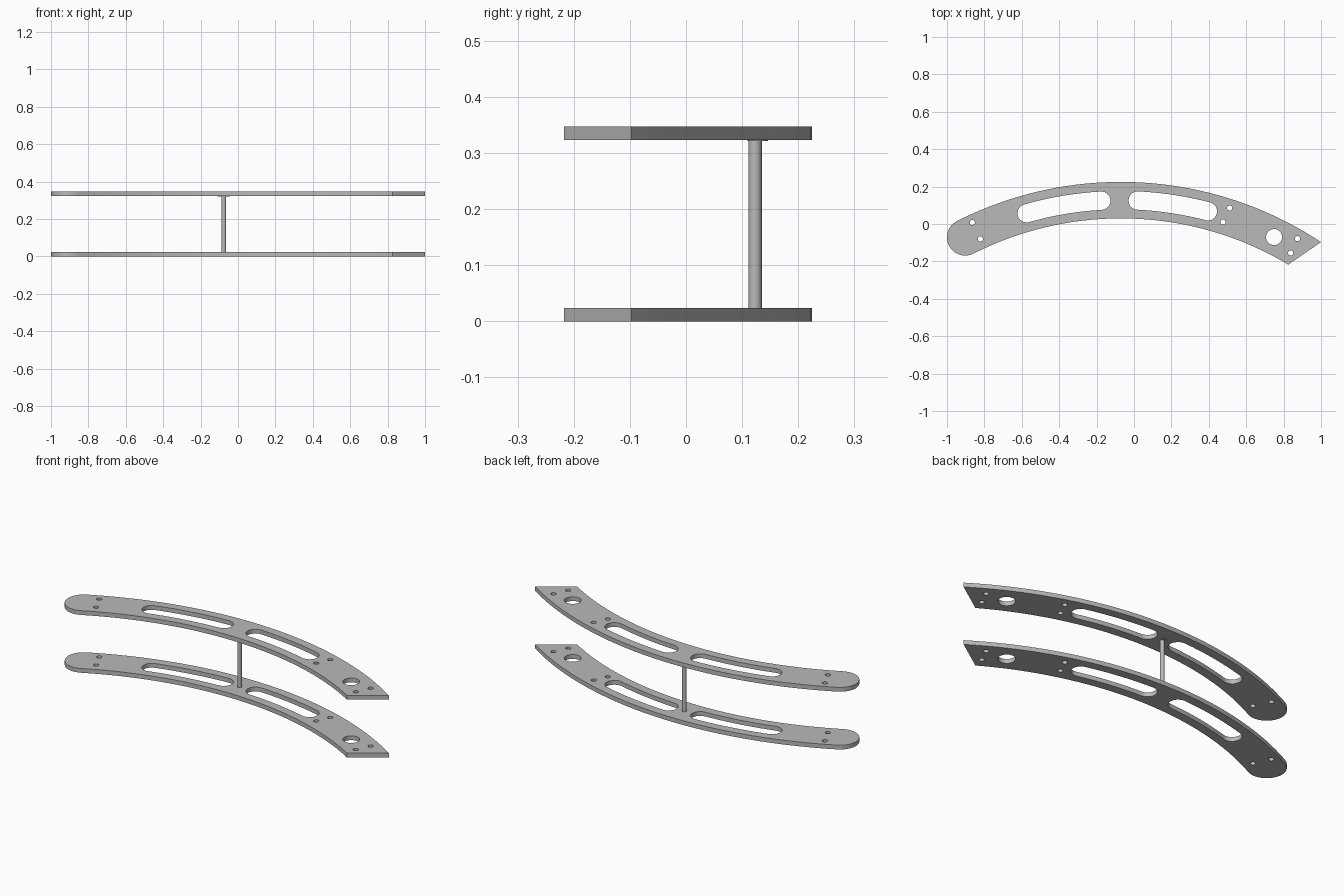
import bpy, bmesh
from math import acos, cos, sin, pi

cube = bpy.data.objects.get("Cube")
if cube:
    bpy.data.objects.remove(cube)

# Single satin grey for all parts
grey = bpy.data.materials.new("warm_grey")
grey.use_nodes = True
colour = (0.50, 0.48, 0.48, 1)
grey.diffuse_color = colour
grey.node_tree.nodes["Principled BSDF"].inputs["Base Color"].default_value = colour

THICK, HEIGHT = 0.024, 0.347
CENTRE = (-0.07, -1.715)     # common centre of every long arc
MID, HALF = 1.8425, 0.0975   # centreline radius and half width of the plate
SLOT = 0.049


def arc(c, r, start, end, n):
    return [(c[0] + r * cos(start + (end - start) * i / n),
             c[1] + r * sin(start + (end - start) * i / n)) for i in range(n + 1)]


def angle_at(x, r):
    return acos((x - CENTRE[0]) / r)


def on_mid(t):
    return arc(CENTRE, MID, t, t, 1)[0]


def plate_outline():
    left = angle_at(-0.9025, MID)
    outer, inner = MID + HALF, MID - HALF
    return (arc(CENTRE, outer, angle_at(1.0, outer), left, 40)
            + arc(on_mid(left), HALF, left, left + pi, 20)[1:-1]
            + arc(CENTRE, inner, left, angle_at(0.825, inner), 40))


def slot_outline(x_left, x_right):
    a, b = angle_at(x_left, MID), angle_at(x_right, MID)
    return (arc(CENTRE, MID + SLOT, b, a, 16)
            + arc(on_mid(a), SLOT, a, a + pi, 14)[1:-1]
            + arc(CENTRE, MID - SLOT, a, b, 16)
            + arc(on_mid(b), SLOT, b + pi, b + 2 * pi, 14)[1:-1])


def finish(name, bm):
    mesh = bpy.data.meshes.new(name)
    bm.to_mesh(mesh)
    bm.free()
    mesh.materials.clear()
    mesh.materials.append(grey)
    obj = bpy.data.objects.new(name, mesh)
    bpy.context.collection.objects.link(obj)
    bpy.ops.object.select_all(action='DESELECT')
    obj.select_set(True)
    bpy.context.view_layer.objects.active = obj
    bpy.ops.object.shade_smooth_by_angle(angle=pi / 6)
    return obj


# Curved plate with slots and bolt holes, extruded from a filled profile
def make_plate(name, z):
    loops = [plate_outline(), slot_outline(-0.574, -0.175), slot_outline(0.02, 0.395)]
    bolts = [(-0.864, 0.008), (-0.821, -0.08), (0.511, 0.085),
             (0.476, 0.01), (0.874, -0.078), (0.837, -0.155)]
    loops += [arc(p, 0.014, 0, 2 * pi, 16)[:-1] for p in bolts]
    loops.append(arc((0.749, -0.07), 0.043, 0, 2 * pi, 28)[:-1])
    curve = bpy.data.curves.new(name + "_profile", 'CURVE')
    curve.dimensions = '2D'
    curve.fill_mode = 'BOTH'
    curve.extrude = THICK / 2
    for loop in loops:
        spline = curve.splines.new('POLY')
        spline.points.add(len(loop) - 1)
        for point, (x, y) in zip(spline.points, loop):
            point.co = (x, y, 0, 1)
        spline.use_cyclic_u = True
    helper = bpy.data.objects.new(name + "_profile", curve)
    bpy.context.collection.objects.link(helper)
    deps = bpy.context.evaluated_depsgraph_get()
    filled = bpy.data.meshes.new_from_object(helper.evaluated_get(deps))
    bm = bmesh.new()
    bm.from_mesh(filled)
    bpy.data.objects.remove(helper)
    bpy.data.meshes.remove(filled)
    bmesh.ops.remove_doubles(bm, verts=bm.verts, dist=0.0001)
    bmesh.ops.recalc_face_normals(bm, faces=bm.faces)
    for f in bm.faces:
        f.material_index = 0
    finish(name, bm).location.z = z + THICK / 2


def make_rod(name, centre, rx, ry, z0, z1):
    bm = bmesh.new()
    bmesh.ops.create_cone(bm, cap_ends=True, segments=32, radius1=1, radius2=1, depth=1)
    bmesh.ops.scale(bm, vec=(rx, ry, z1 - z0), verts=bm.verts)
    bmesh.ops.translate(bm, vec=(*centre, (z0 + z1) / 2), verts=bm.verts)
    finish(name, bm)


make_plate("lower_plate", 0)
make_plate("upper_plate", HEIGHT - THICK)

# Spacer post between the plates, with a thin pad under the upper one
make_rod("spacer_post", (-0.076, 0.123), 0.012, 0.012, THICK / 2, HEIGHT - THICK / 2)
make_rod("post_pad", (-0.077, 0.128), 0.032, 0.018, HEIGHT - THICK - 0.002, HEIGHT - THICK + 0.001)
